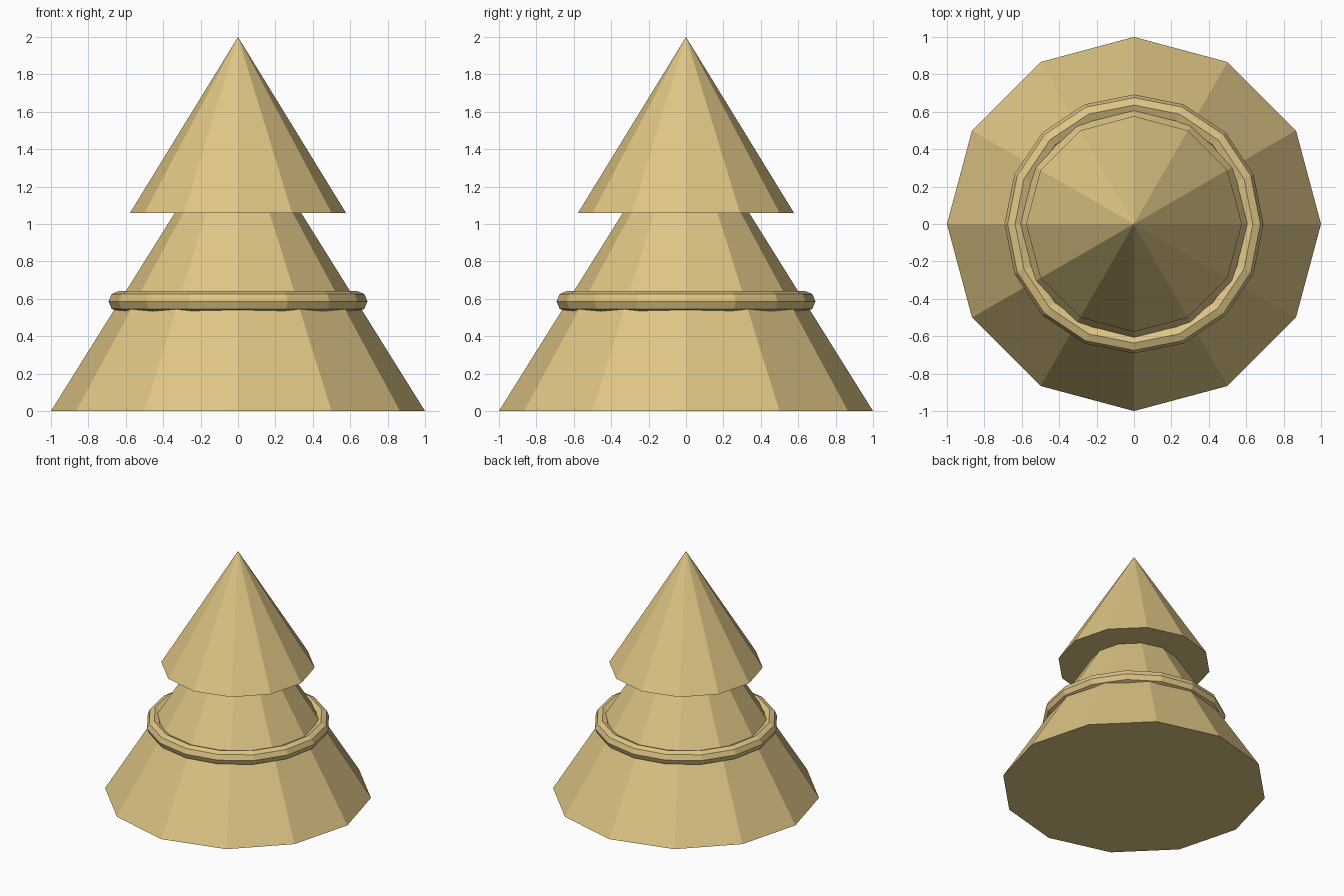
import bpy
from math import pi

default_cube = bpy.data.objects.get("Cube")
if default_cube:
    bpy.data.objects.remove(default_cube, do_unlink=True)

# Single sandy colour
sand = bpy.data.materials.new("sand")
sand.use_nodes = True
colour = (0.73, 0.56, 0.235, 1)
sand.diffuse_color = colour
sand.node_tree.nodes["Principled BSDF"].inputs["Base Color"].default_value = colour


def finish(name):
    obj = bpy.context.object
    obj.name = name
    obj.data.materials.append(sand)
    bpy.ops.object.shade_flat()


def cone(name, radius, bottom, top):
    bpy.ops.mesh.primitive_cone_add(
        vertices=12, radius1=radius, radius2=0, depth=top - bottom,
        location=(0, 0, (bottom + top) / 2))
    finish(name)


# Two stacked faceted cones
cone("lower_cone", 1.0, 0, 1.6)
cone("upper_cone", 0.577, 1.06, 2)

# Rounded band around the lower cone
bpy.ops.mesh.primitive_torus_add(
    major_segments=16, minor_segments=8, major_radius=0.636,
    minor_radius=0.056, location=(0, 0, 0.586))
finish("band")
